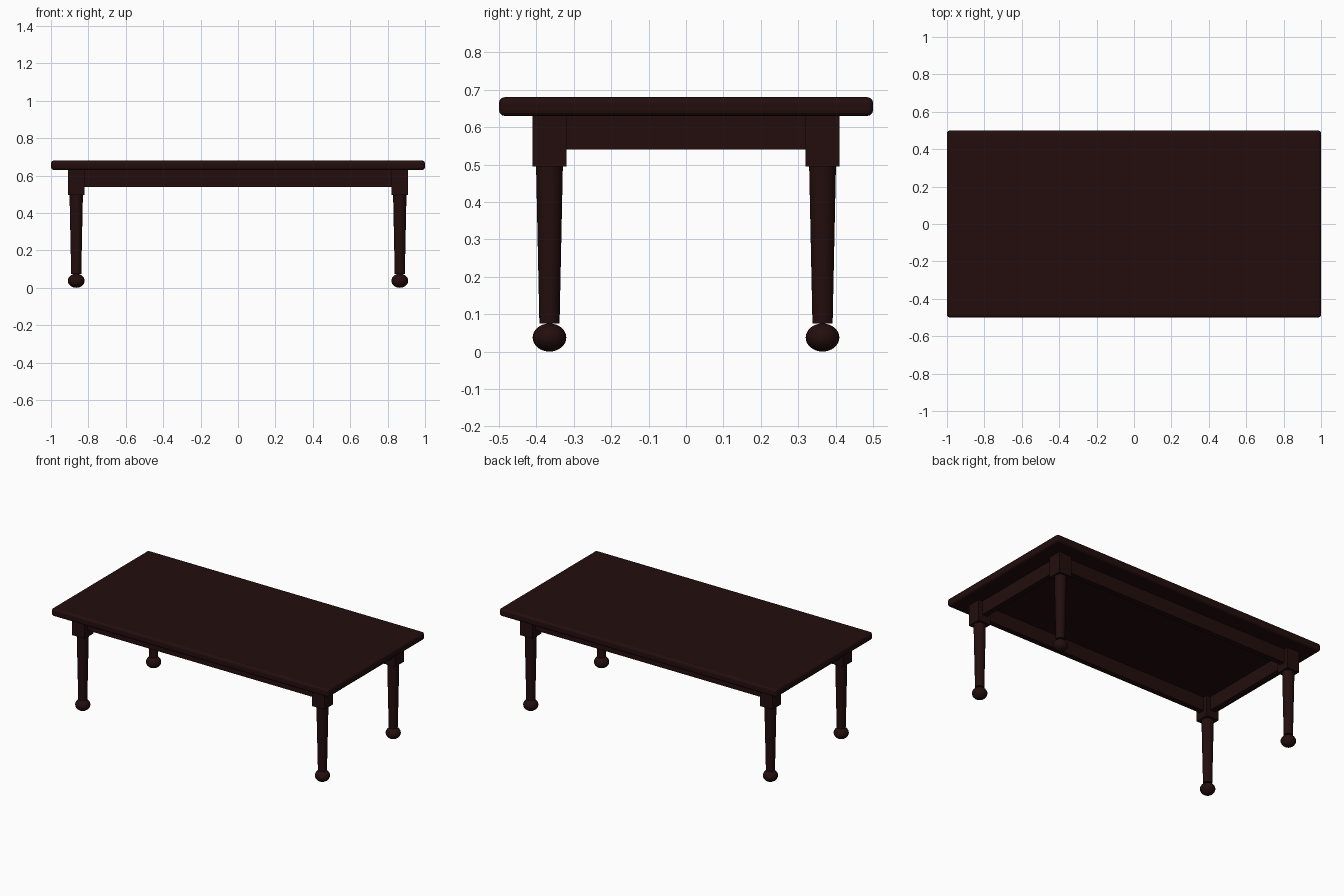
import bpy, math

if "Cube" in bpy.data.objects:
    bpy.data.objects.remove(bpy.data.objects["Cube"])

wood = bpy.data.materials.new("dark_wood")
wood.diffuse_color = (0.017, 0.0042, 0.0042, 1)
wood.use_nodes = True
wood.node_tree.nodes["Principled BSDF"].inputs["Base Color"].default_value = wood.diffuse_color

LX, LY = 0.865, 0.365  # leg centre


def finish(name, smooth=False):
    ob = bpy.context.object
    ob.name = name
    ob.data.materials.append(wood)
    if smooth:
        bpy.ops.object.shade_smooth_by_angle(angle=math.radians(35))
    return ob


def box(name, centre, size, bevel=0):
    bpy.ops.mesh.primitive_cube_add(size=1, location=centre)
    bpy.context.object.scale = size
    bpy.ops.object.transform_apply(location=False, rotation=False, scale=True)
    ob = finish(name)
    if bevel:
        mod = ob.modifiers.new("rounded_edges", 'BEVEL')
        mod.width, mod.segments = bevel, 3
    return ob


# Table top with softened edges
box("table_top", (0, 0, 0.655), (2, 1, 0.05), 0.015)

# Aprons between the leg blocks
for s, side in ((-1, "front"), (1, "back")):
    box(side + "_apron", (0, s * LY, 0.585), (1.66, 0.035, 0.09))
for s, side in ((-1, "left"), (1, "right")):
    box(side + "_apron", (s * LX, 0, 0.585), (0.035, 0.66, 0.09))

# Legs: square block, tapered shaft, flattened ball foot
for sx, a in ((-1, "left"), (1, "right")):
    for sy, b in ((-1, "front"), (1, "back")):
        x, y, tag = sx * LX, sy * LY, f"{b}_{a}"
        box(tag + "_leg_block", (x, y, 0.5625), (0.09, 0.09, 0.135))
        bpy.ops.mesh.primitive_cone_add(vertices=32, radius1=0.027, radius2=0.036,
                                        depth=0.43, location=(x, y, 0.29))
        finish(tag + "_leg", True)
        bpy.ops.mesh.primitive_uv_sphere_add(segments=32, ring_count=16, radius=1,
                                             location=(x, y, 0.0375))
        bpy.context.object.scale = (0.045, 0.045, 0.0375)
        bpy.ops.object.transform_apply(location=False, rotation=False, scale=True)
        finish(tag + "_foot", True)
